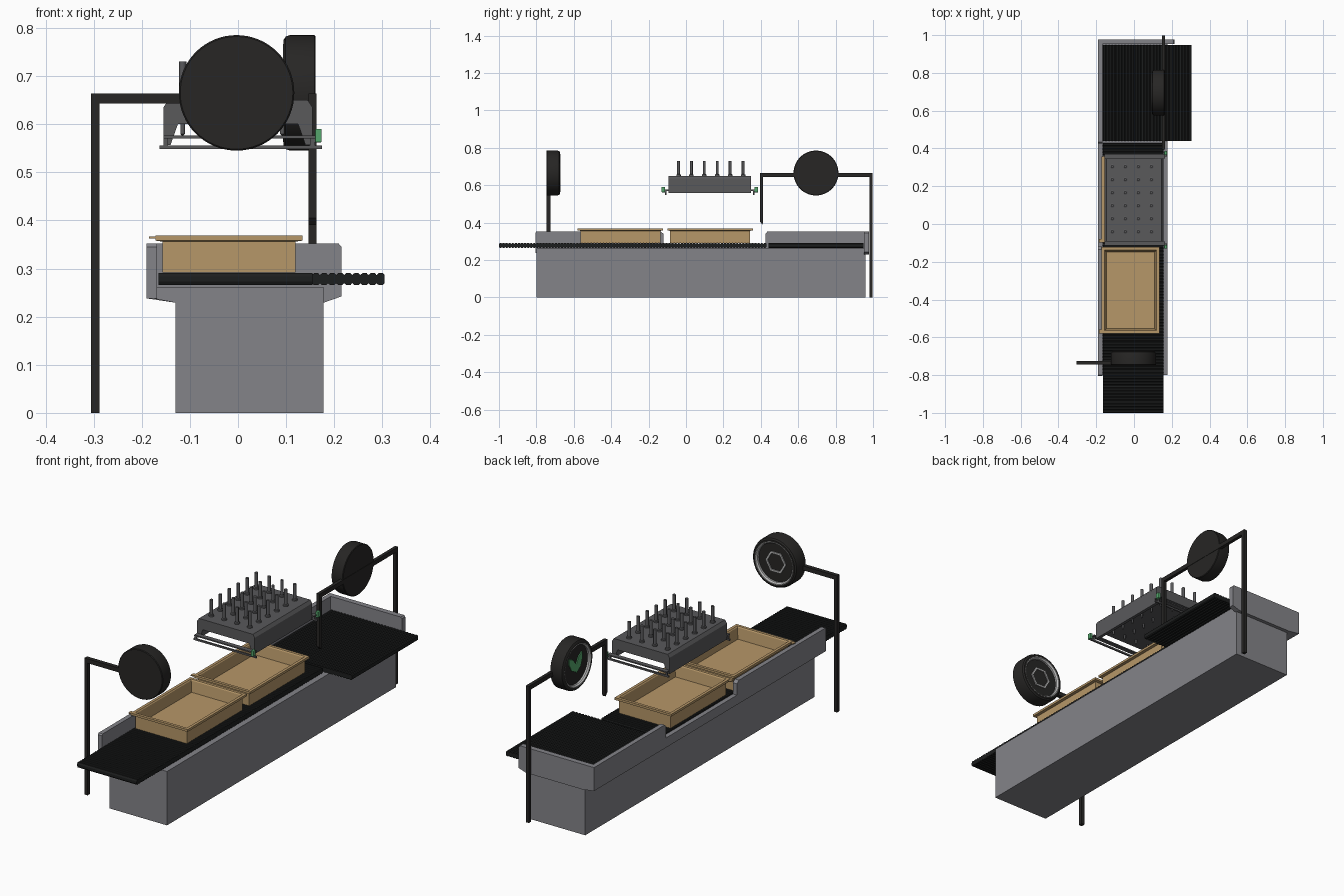
import bpy, bmesh, math
from mathutils import Matrix, Vector

if "Cube" in bpy.data.objects:
    bpy.data.objects.remove(bpy.data.objects["Cube"])


def material(name, r, g, b):
    m = bpy.data.materials.new(name)
    m.diffuse_color = (r, g, b, 1)
    m.use_nodes = True
    m.node_tree.nodes["Principled BSDF"].inputs["Base Color"].default_value = m.diffuse_color
    return m


BODY = material("body_grey", 0.23, 0.23, 0.25)
BLACK = material("black", 0.02, 0.019, 0.018)
BELT = material("belt_black", 0.012, 0.013, 0.013)
TAN = material("tan", 0.47, 0.31, 0.14)
STEEL = material("dark_steel", 0.10, 0.10, 0.105)
PALE = material("pale_grey", 0.5, 0.5, 0.5)
GREEN = material("green", 0.09, 0.38, 0.15)


def finish(name, bm, mat, bevel=0, smooth=False):
    bmesh.ops.recalc_face_normals(bm, faces=bm.faces[:])
    me = bpy.data.meshes.new(name)
    bm.to_mesh(me)
    bm.free()
    me.materials.append(mat)
    ob = bpy.data.objects.new(name, me)
    bpy.context.collection.objects.link(ob)
    if bevel:
        mod = ob.modifiers.new("bevel", 'BEVEL')
        mod.width, mod.segments = bevel, 2
    if smooth:
        bpy.ops.object.select_all(action='DESELECT')
        ob.select_set(True)
        bpy.context.view_layer.objects.active = ob
        bpy.ops.object.shade_smooth_by_angle(angle=math.radians(35))
    return ob


def prism(name, pts, axis, a, b, mat, bevel=0):
    """Extrude a 2D outline along an axis; pts are the other two coordinates."""
    bm = bmesh.new()

    def loop(t):
        return [bm.verts.new({'x': (t, u, v), 'y': (u, t, v), 'z': (u, v, t)}[axis])
                for u, v in pts]
    A, B = loop(a), loop(b)
    bm.faces.new(A)
    bm.faces.new(B)
    for i in range(len(pts)):
        j = (i + 1) % len(pts)
        bm.faces.new((A[i], A[j], B[j], B[i]))
    return finish(name, bm, mat, bevel)


def box(name, x0, x1, y0, y1, z0, z1, mat, bevel=0):
    return prism(name, [(x0, y0), (x1, y0), (x1, y1), (x0, y1)], 'z', z0, z1, mat, bevel)


def lathe(name, profile, mat, matrix, segs=64):
    """Spin an (r, h) profile around local z."""
    bm = bmesh.new()
    vs = [bm.verts.new((r, 0, h)) for r, h in profile]
    es = [bm.edges.new(p) for p in zip(vs, vs[1:])]
    bmesh.ops.spin(bm, geom=vs + es, cent=(0, 0, 0), axis=(0, 0, 1),
                   angle=2 * math.pi, steps=segs, use_duplicate=False)
    bmesh.ops.remove_doubles(bm, verts=bm.verts[:], dist=1e-5)
    bm.transform(matrix)
    return finish(name, bm, mat, smooth=True)


# Pedestal with an overhang on the left
prism("base_body", [(-.13, 0), (.178, 0), (.178, .262), (-.188, .262), (-.188, .24), (-.13, .229)],
      'y', -.8, .96, BODY)
# Left guard wall, low in the middle under the press
prism("left_wall", [(-.805, .238), (-.805, .345), (-.80, .352), (-.135, .352), (-.12, .34), (-.12, .285),
                    (.425, .285), (.425, .34), (.435, .352), (.975, .352), (.975, .238)],
      'x', -.19, -.168, BODY)
# Back guard wall
prism("back_wall", [(-.19, .238), (-.13, .229), (.178, .229), (.215, .242), (.215, .345),
                    (.209, .352), (-.19, .352)], 'y', .952, .978, BODY)


# Ribbed conveyor belts
def belt_outline(a, b, z=.278, h=.0125, rib=.004):
    n = round((b - a) / .0165)
    step = (b - a) / n
    top = [(a, z - .005), (a, z + .005)]
    bot = []
    for i in range(n):
        u, v = a + step * (i + .25), a + step * (i + .75)
        w = a + step * (i + .97)
        top += [(u, z + h), (v, z + h), (w, z + h - rib)]
        bot += [(u, z - h), (v, z - h), (w, z - h + rib)]
    return top + bot[::-1]


prism("main_belt", belt_outline(-1.0, .43), 'x', -.165, .155, BELT)
prism("exit_belt", belt_outline(-.165, .305), 'y', .44, .948, BELT)


# Open trays with a rim
def tray(name, y0, y1, x0=-.157, x1=.12):
    bm = bmesh.new()
    rings = []
    for e, z in [(0, .292), (0, .356), (.014, .358), (.014, .369), (.0, .369), (-.004, .364), (-.012, .312)]:
        rings.append([bm.verts.new(p) for p in ((x0 - e, y0 - e, z), (x1 + e, y0 - e, z),
                                                (x1 + e, y1 + e, z), (x0 - e, y1 + e, z))])
    for A, B in zip(rings, rings[1:]):
        for i in range(4):
            bm.faces.new((A[i], A[(i + 1) % 4], B[(i + 1) % 4], B[i]))
    bm.faces.new(rings[0])
    bm.faces.new(rings[-1])
    finish(name, bm, TAN)
    box(name + "_lip", -.185, -.165, y0 - .014, y0 + .006, .362, .367, TAN)


tray("front_tray", -.565, -.137)
tray("rear_tray", -.085, .343)

# Press head: arched housing, pins and end rails
prism("press_housing", [(-.155, .557), (-.155, .635), (-.145, .65), (.145, .65), (.155, .635), (.155, .557),
                        (.14, .557), (.125, .60), (-.125, .60), (-.14, .557)], 'y', -.093, .348, STEEL)
pin = [(0, .575), (.005, .58), (.005, .60), (.006, .648), (.012, .65), (.012, .657), (.0075, .659), (.0075, .73), (0, .73)]
for i in range(4):
    for j in range(6):
        lathe(f"press_pin_{i}_{j}", pin, STEEL,
              Matrix.Translation((-.115 + .069 * i, -.04 + .069 * j, 0)), 12)
for side, y, d in (("front", -.093, -1), ("rear", .348, 1)):
    ys = sorted((y, y + d * .022))
    box(side + "_rail_shelf", -.155, .165, *ys, .57, .576, STEEL)
    yb = sorted((y + d * .010, y + d * .018))
    box(side + "_rail_bar", -.163, .175, *yb, .548, .556, STEEL)
    for s in (-.15, .155):
        box(side + "_rail_hanger", s - .005, s + .005, *yb, .55, .574, STEEL)
    yl = sorted((y + d * .018, y + d * .038))
    box(side + "_sensor", .160, .174, *yl, .562, .590, GREEN, .002)

# Round signs: housing, pale ring and a plain raised emblem panel
disc = [(0, -.037), (.117, -.037), (.12, -.034), (.12, .022), (.117, .032), (.11, .037),
        (.1, .037), (.094, .022), (0, .022)]
ring = [(.0935, .022), (.0935, .031), (.099, .038), (.102, .038), (.102, .03)]
front_m = Matrix.Translation((-.003, -.71, .665)) @ Matrix.Rotation(-math.pi / 2, 4, 'X')
rear_m = Matrix.Translation((.128, .695, .665)) @ Matrix.Rotation(-math.pi / 2, 4, 'Y') @ Matrix.Diagonal((1, 1, .9, 1))
for name, m in (("front_sign", front_m), ("rear_sign", rear_m)):
    lathe(name, disc, BLACK, m)
    lathe(name + "_ring", ring, PALE, m)
lathe("front_sign_hexagon", [(.045, .021), (.045, .027), (.055, .027), (.055, .021), (.045, .021)],
      PALE, front_m, 6)
for k, turn in enumerate((-25, 35)):
    leaf = prism(f"rear_sign_leaf_{k}", [(-.045, 0), (-.01, .02), (.03, .016), (.055, 0), (.03, -.016), (-.01, -.02)],
                 'z', .021, .027, GREEN)
    leaf.data.transform(rear_m @ Matrix.Translation((0, .022 * (2 * k - 1), 0))
                        @ Matrix.Rotation(math.radians(turn), 4, 'Z'))

# Sign posts and arms
box("front_sign_post", -.305, -.288, -.745, -.725, 0, .645, BLACK)
box("front_sign_arm", -.305, -.11, -.745, -.725, .643, .664, BLACK)
box("rear_sign_post", .147, .163, .98, .998, 0, .645, BLACK)
box("rear_sign_arm", .147, .163, .395, .998, .643, .664, BLACK)
prism("rear_sign_drop", [(.395, .643), (.395, .405), (.408, .39), (.412, .40), (.412, .643)],
      'x', .147, .163, BLACK)
